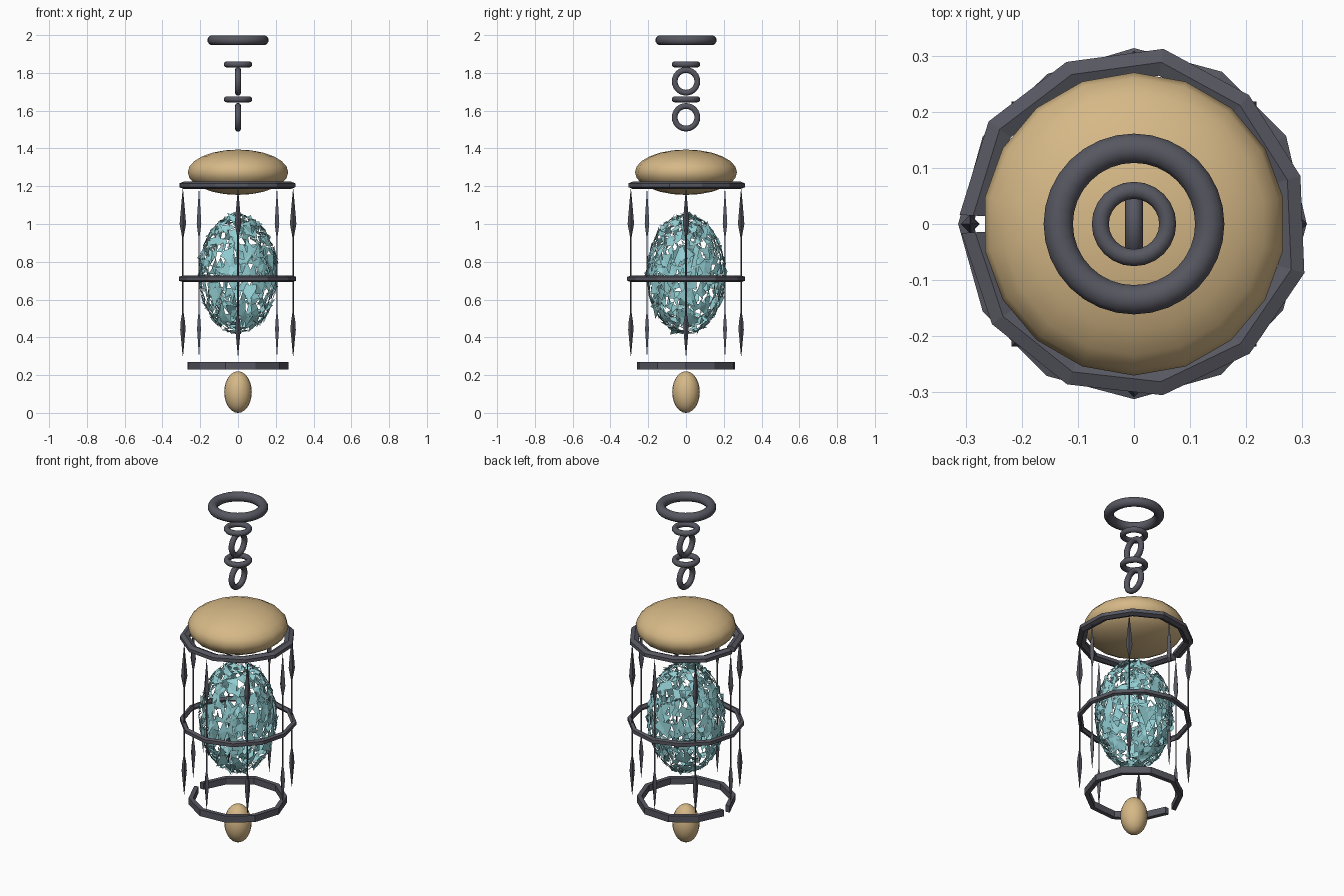
import bpy, bmesh, math, random
from mathutils import Vector, Matrix

if "Cube" in bpy.data.objects:
    bpy.data.objects.remove(bpy.data.objects["Cube"])

random.seed(4)

def material(name, rgb):
    m = bpy.data.materials.new(name)
    m.diffuse_color = (*rgb, 1)
    m.use_nodes = True
    m.node_tree.nodes["Principled BSDF"].inputs["Base Color"].default_value = m.diffuse_color
    return m

IRON = material("dark iron", (0.095, 0.095, 0.12))
BRASS = material("pale brass", (0.67, 0.48, 0.24))
GLASS = material("teal glass", (0.29, 0.62, 0.65))

def finish(bm, name, mat, smooth=None):
    me = bpy.data.meshes.new(name)
    bm.to_mesh(me)
    bm.free()
    ob = bpy.data.objects.new(name, me)
    bpy.context.collection.objects.link(ob)
    me.materials.append(mat)
    if smooth:
        bpy.ops.object.select_all(action='DESELECT')
        ob.select_set(True)
        bpy.context.view_layer.objects.active = ob
        bpy.ops.object.shade_smooth_by_angle(angle=math.radians(smooth))
    return ob

def ring(name, z, radius, r_wide, r_tall, sides, section, upright=False,
         jitter=0.0, gap=0.0, smooth=None):
    """Torus with elliptical section; gap (degrees) opens it on the -x side."""
    bm = bmesh.new()
    rows = []
    steps = sides + 1 if gap else sides
    for i in range(steps):
        a = -math.pi + math.radians(gap) / 2 + (2 * math.pi - math.radians(gap)) * i / sides
        rr = radius + random.uniform(-jitter, jitter)
        row = []
        for k in range(section):
            t = 2 * math.pi * (k + 0.5) / section
            d = rr + r_wide * math.cos(t)
            p = Vector((d * math.cos(a), d * math.sin(a), r_tall * math.sin(t)))
            if upright:
                p = Vector((p.z, p.x, p.y))
            row.append(bm.verts.new(p + Vector((0, 0, z))))
        rows.append(row)
    for i in range(sides):
        a, b = rows[i], rows[(i + 1) % steps]
        for k in range(section):
            n = (k + 1) % section
            bm.faces.new((a[k], b[k], b[n], a[n]))
    if gap:
        bm.faces.new(rows[0])
        bm.faces.new(rows[-1])
    bmesh.ops.recalc_face_normals(bm, faces=bm.faces)
    return finish(bm, name, IRON, smooth)

def ellipsoid(name, z, r, rz, seg, rows):
    bm = bmesh.new()
    bmesh.ops.create_uvsphere(bm, u_segments=seg, v_segments=rows, radius=1,
                              matrix=Matrix.Translation((0, 0, z)) @ Matrix.Diagonal((r, r, rz, 1)))
    return finish(bm, name, BRASS, 60)

# Hanging ring and chain
ring("hanging_ring", 1.973, 0.135, 0.027, 0.027, 32, 12, smooth=60)
for i, z in enumerate((1.845, 1.755, 1.66, 1.565)):
    ring(f"chain_link_{i + 1}", z, 0.06, 0.016, 0.016, 24, 10, upright=i % 2 == 1, smooth=60)

# Cap and bottom finial
ellipsoid("cap", 1.274, 0.27, 0.12, 18, 12)
ellipsoid("finial", 0.11, 0.073, 0.11, 20, 14)

# Coarse hoops of the cage
ring("top_hoop", 1.205, 0.288, 0.028, 0.02, 11, 6, jitter=0.005, gap=6)
ring("middle_hoop", 0.71, 0.298, 0.015, 0.017, 12, 5, jitter=0.004)
ring("bottom_hoop", 0.25, 0.252, 0.018, 0.027, 10, 4, jitter=0.004, gap=12)

# Eight thin bars with spear shaped ends
profile = [(0.30, 0.001), (0.44, 0.014), (0.48, 0.012), (0.53, 0.004),
           (0.93, 0.004), (1.00, 0.017), (1.04, 0.014), (1.185, 0.001)]
for i in range(8):
    ang = math.pi / 4 * i
    bm = bmesh.new()
    c = Vector((0.292 * math.cos(ang), 0.292 * math.sin(ang), 0))
    rows = [[bm.verts.new(c + Vector((r * math.cos(ang + k * math.pi / 2),
                                      r * math.sin(ang + k * math.pi / 2), z)))
             for k in range(4)] for z, r in profile]
    for a, b in zip(rows, rows[1:]):
        for k in range(4):
            n = (k + 1) % 4
            bm.faces.new((a[k], a[n], b[n], b[k]))
    bm.faces.new(rows[0][::-1])
    bm.faces.new(rows[-1])
    finish(bm, f"cage_bar_{i + 1}", IRON)

# Shattered glass globe: loose, tilted shards over an ellipsoid
src = bmesh.new()
bmesh.ops.create_icosphere(src, subdivisions=4, radius=1)
for v in src.verts:
    v.co = (v.co + Vector([random.uniform(-0.05, 0.05) for _ in range(3)])).normalized()
bm = bmesh.new()
for f in src.faces:
    if random.random() < 0.42:
        continue
    c = f.calc_center_median()
    s = random.uniform(0.8, 1.45)
    if random.random() < 0.06:
        s = 2.1
    tilt = Matrix.Rotation(random.gauss(0, 0.3), 3,
                           c.cross(Vector([random.uniform(-1, 1) for _ in range(3)])).normalized())
    pts = [c + tilt @ (v.co - c) * s for v in f.verts]
    bm.faces.new([bm.verts.new((p.x * 0.207, p.y * 0.207, 0.735 + p.z * 0.315)) for p in pts])
src.free()
finish(bm, "glass_globe", GLASS)
